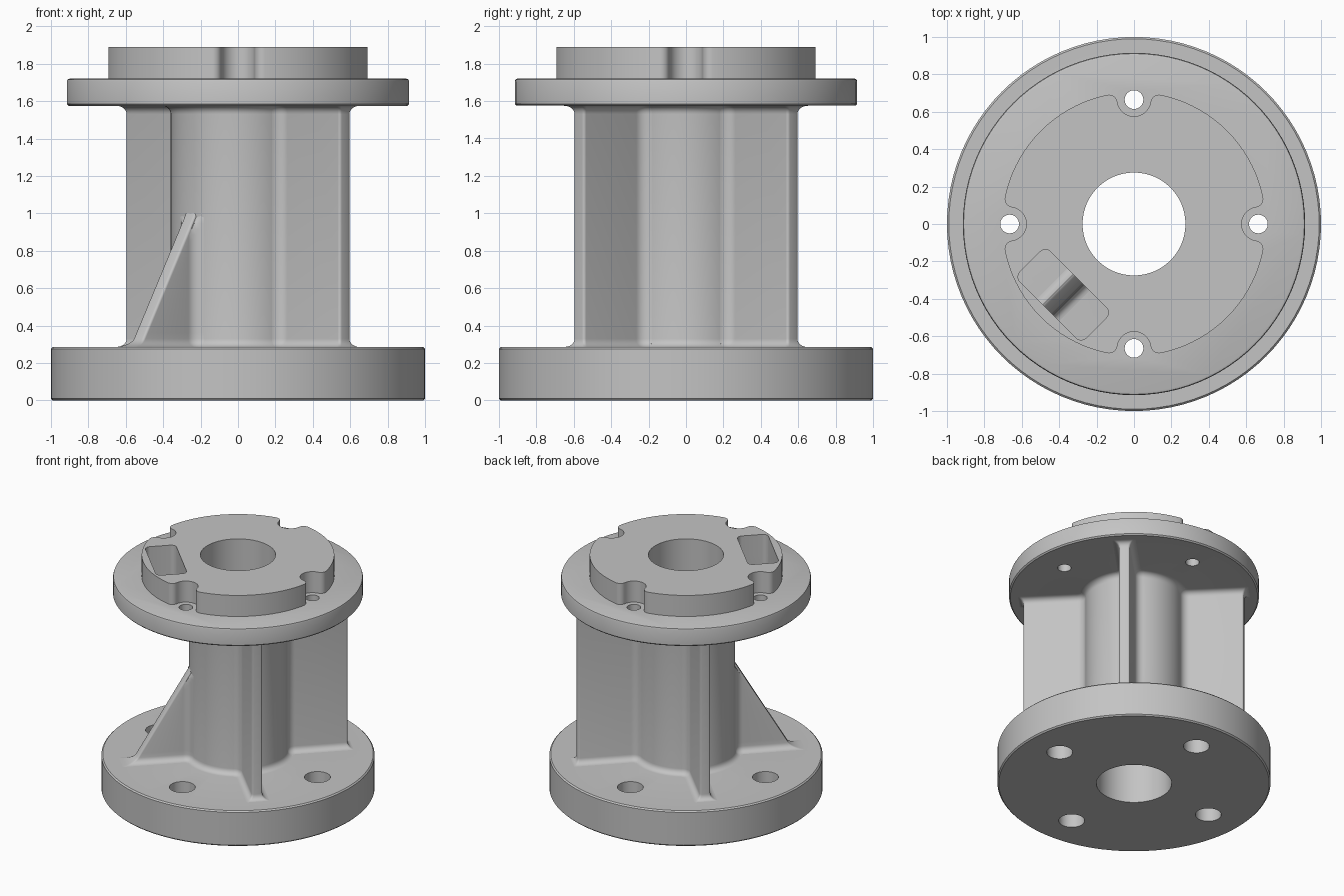
import bpy
import bmesh
from math import sin, cos, pi, sqrt, atan2, hypot, radians

if "Cube" in bpy.data.objects:
    bpy.data.objects.remove(bpy.data.objects["Cube"])

# Main dimensions
BASE_TOP, FLANGE_LOW, FLANGE_TOP, TOP = 0.285, 1.575, 1.72, 1.89
COLUMN_R, BORE_R, BOSS_R = 0.36, 0.275, 0.705
FILLET = 0.045
SEG = 96

metal = bpy.data.materials.new("grey metal")
metal.use_nodes = True
metal.diffuse_color = (0.55, 0.55, 0.55, 1)
metal.node_tree.nodes["Principled BSDF"].inputs["Base Color"].default_value = (0.55, 0.55, 0.55, 1)


def circle(r, z, cx=0, cy=0, n=SEG):
    return [(cx + r * cos(2 * pi * i / n), cy + r * sin(2 * pi * i / n), z) for i in range(n)]


def arc(cx, cy, r, a0, a1, n=8):
    return [(cx + r * cos(a0 + (a1 - a0) * i / n), cy + r * sin(a0 + (a1 - a0) * i / n))
            for i in range(n + 1)]


def rotate(points, a):
    return [(x * cos(a) - y * sin(a), x * sin(a) + y * cos(a)) for x, y in points]


def loft(bm, sections):
    """Skin a closed solid through rings of equal length."""
    rings = [[bm.verts.new(p) for p in s] for s in sections]
    n = len(rings[0])
    for low, high in zip(rings, rings[1:]):
        for i in range(n):
            j = (i + 1) % n
            bm.faces.new((low[i], low[j], high[j], high[i]))
    bm.faces.new(rings[0][::-1])
    bm.faces.new(rings[-1])


def prism(bm, points, z0, z1):
    loft(bm, [[(x, y, z) for x, y in points] for z in (z0, z1)])


def finish(name, bm):
    bmesh.ops.recalc_face_normals(bm, faces=bm.faces)
    mesh = bpy.data.meshes.new(name)
    bm.to_mesh(mesh)
    bm.free()
    mesh.materials.append(metal)
    obj = bpy.data.objects.new(name, mesh)
    bpy.context.collection.objects.link(obj)
    return obj


def activate(obj):
    bpy.ops.object.select_all(action='DESELECT')
    obj.select_set(True)
    bpy.context.view_layer.objects.active = obj


def flare(h):
    """Sideways growth of a fillet at height h above or below a plate."""
    if h >= FILLET:
        return 0
    h = max(h, 0)
    return FILLET - sqrt(FILLET ** 2 - (FILLET - h) ** 2)


FILLET_STEPS = [FILLET * (1 - cos(pi / 2 * i / 6)) for i in range(7)]

# Base, column and flange turned as one solid
profile = [(0.99, 0), (1, 0.01), (1, BASE_TOP - 0.01), (0.99, BASE_TOP)]
profile += [(COLUMN_R + flare(h), BASE_TOP + h) for h in FILLET_STEPS]
profile += [(COLUMN_R + flare(h), FLANGE_LOW - h) for h in reversed(FILLET_STEPS)]
profile += [(0.905, FLANGE_LOW), (0.915, FLANGE_LOW + 0.01),
            (0.915, FLANGE_TOP - 0.015), (0.911, FLANGE_TOP - 0.004), (0.9, FLANGE_TOP)]
bm = bmesh.new()
loft(bm, [circle(r, z) for r, z in profile])
body = finish("base_column_and_flange", bm)

# Raised boss with four rounded notches
NOTCH_X, NOTCH_R, LIP_R = 0.665, 0.09, 0.045
reach, gap = BOSS_R - LIP_R, NOTCH_R + LIP_R
lx = (reach ** 2 + NOTCH_X ** 2 - gap ** 2) / (2 * NOTCH_X)
ly = sqrt(reach ** 2 - lx ** 2)
edge = atan2(ly, lx)
side = atan2(ly, lx - NOTCH_X)
quarter = arc(NOTCH_X, 0, NOTCH_R, 2 * pi - side, side, 16)
quarter += arc(lx, ly, LIP_R, side - pi, edge)[1:]
quarter += arc(0, 0, BOSS_R, edge, pi / 2 - edge, 24)[1:]
quarter += rotate(arc(lx, -ly, LIP_R, -edge, pi - side), pi / 2)[1:-1]
outline = [p for k in range(4) for p in rotate(quarter, k * pi / 2)]
bm = bmesh.new()
prism(bm, outline, FLANGE_TOP - 0.005, TOP)
boss = finish("top_boss", bm)

# Cutter: bore, bolt holes and the slanted pocket
bm = bmesh.new()
loft(bm, [circle(BORE_R, -0.1), circle(BORE_R, 2)])
for k in range(4):
    c, s = cos(k * pi / 2), sin(k * pi / 2)
    loft(bm, [circle(0.095, z, 0.71 * c, 0.71 * s, 32) for z in (-0.1, 0.4)])
    loft(bm, [circle(0.05, z, NOTCH_X * c, NOTCH_X * s, 32) for z in (1.5, 1.8)])
pocket = []
for k, (x, y) in enumerate([(0.61, 0.21), (0.46, 0.21), (0.46, -0.21), (0.61, -0.21)]):
    pocket += arc(x, y, 0.04, k * pi / 2, (k + 1) * pi / 2, 6)
prism(bm, rotate(pocket, radians(225)), 1.5, 2)
cutter = finish("hole_cutter", bm)
cutter.hide_render = True

for obj in (body, boss):
    mod = obj.modifiers.new("holes", 'BOOLEAN')
    mod.operation = 'DIFFERENCE'
    mod.solver = 'EXACT'
    mod.object = cutter
    activate(obj)
    bpy.ops.object.modifier_apply(modifier=mod.name)
bpy.data.objects.remove(cutter)

# Ribs blended into the column and plates
HALF, ROOT_R, CORNER = 0.04, 0.07, 0.015


def rib_section(z, tip, d, end_growth, angle):
    tip += d * end_growth
    w = HALF + d
    cy = HALF + ROOT_R
    cx = sqrt((COLUMN_R + ROOT_R) ** 2 - cy ** 2)
    blend = arc(cx, cy, ROOT_R - d, atan2(cy, cx) - pi, -pi / 2, 8)
    half = [(0.29, blend[0][1])] + blend
    half = [(min(x, tip - CORNER), y) for x, y in half]
    half += arc(tip - CORNER, w - CORNER, CORNER, pi / 2, 0, 4)
    if half[-5][0] - half[-6][0] < 1e-6:
        half[-6] = (half[-6][0] - 1e-4, half[-6][1])
    ring = half + [(x, -y) for x, y in reversed(half)]
    return [(x, y, z) for x, y in rotate(ring, angle)]


low_steps = [-0.01] + FILLET_STEPS
for name, degrees in (("front_left_rib", 315), ("back_left_rib", 45), ("back_right_rib", 135)):
    levels = [BASE_TOP + h for h in low_steps] + [FLANGE_LOW - h for h in reversed(low_steps)]
    bm = bmesh.new()
    loft(bm, [rib_section(z, 0.81, flare(min(z - BASE_TOP, FLANGE_LOW - z)), 0.8, radians(degrees))
              for z in levels])
    finish(name, bm)

# Sloping gusset below the pocket
slope = (0.78 - COLUMN_R) / (1.0 - BASE_TOP)
levels = [BASE_TOP + h for h in low_steps]
levels += [levels[-1] + (1.07 - levels[-1]) * i / 24 for i in range(1, 25)]
bm = bmesh.new()
loft(bm, [rib_section(z, 0.78 - slope * (z - BASE_TOP), flare(z - BASE_TOP), 2, radians(225))
          for z in levels])
finish("front_right_gusset", bm)

for obj in list(bpy.context.collection.objects):
    if obj.type == 'MESH' and metal.name in obj.data.materials:
        activate(obj)
        bpy.ops.object.shade_smooth_by_angle(angle=radians(32))
